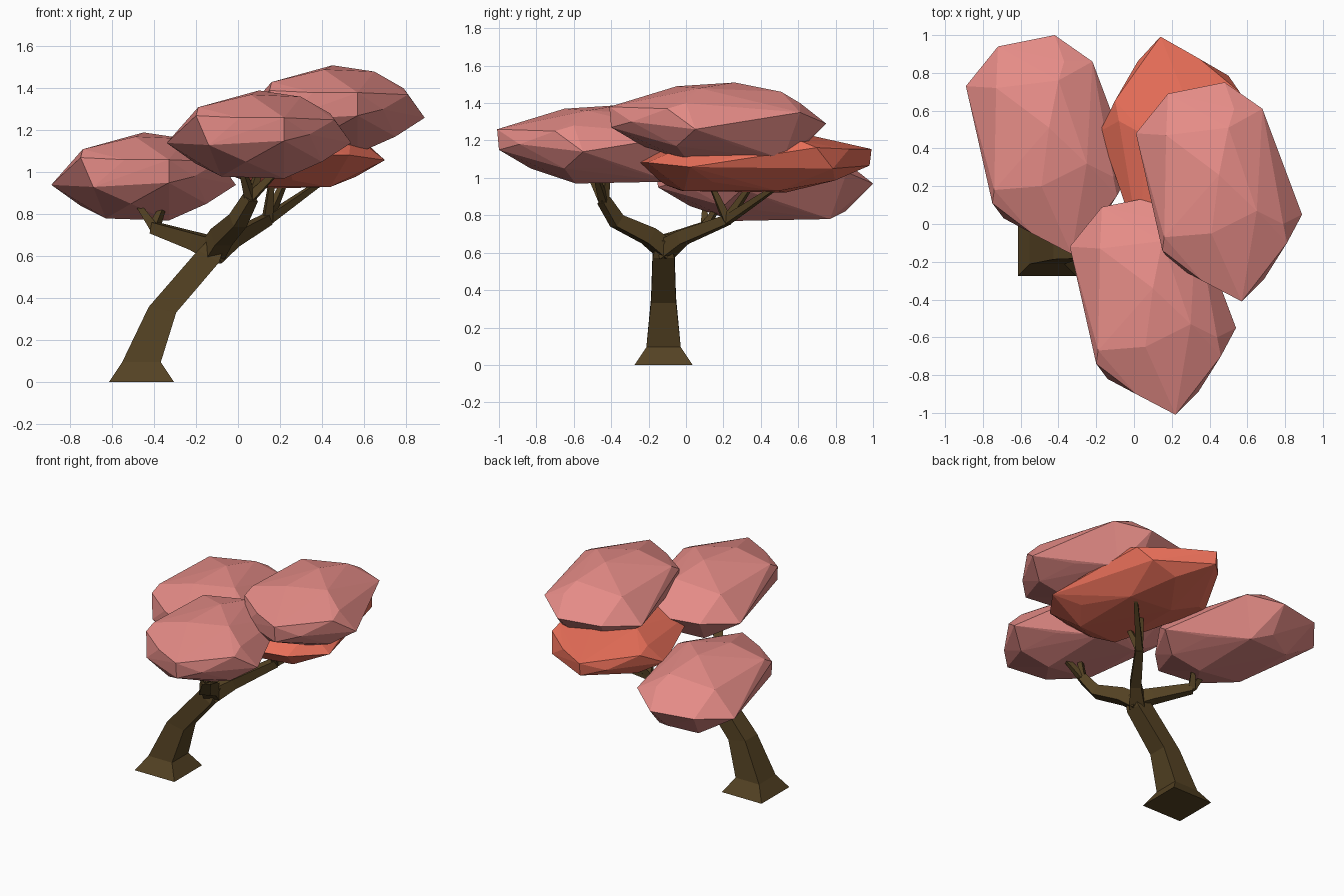
import bpy, bmesh
from mathutils import Vector, Matrix

if "Cube" in bpy.data.objects:
    bpy.data.objects.remove(bpy.data.objects["Cube"])


def material(name, color):
    m = bpy.data.materials.new(name)
    m.diffuse_color = (*color, 1)
    m.use_nodes = True
    m.node_tree.nodes["Principled BSDF"].inputs["Base Color"].default_value = m.diffuse_color
    return m


pink = material("pink_leaves", (0.78, 0.26, 0.24))
orange = material("orange_leaves", (0.82, 0.16, 0.10))
bark = material("bark", (0.09, 0.055, 0.017))


def finish(name, bm, mat):
    bmesh.ops.recalc_face_normals(bm, faces=bm.faces)
    me = bpy.data.meshes.new(name)
    bm.to_mesh(me)
    bm.free()
    me.materials.append(mat)
    ob = bpy.data.objects.new(name, me)
    bpy.context.collection.objects.link(ob)
    return ob


# Leaf cluster: faceted hull around an uneven rim, a crown and an underside
RIM = [(-.44, .31, -.04), (-.27, .52, -.01), (.03, .58, -.01), (.23, .44, .05),
       (.32, .17, .0), (.44, -.12, -.04), (.36, -.27, .07), (.24, -.46, .0),
       (.12, -.58, .08), (.12, -.57, -.03), (-.09, -.47, .08), (-.24, -.39, -.05),
       (-.30, -.31, .09), (-.34, -.05, .0)]
CROWN = [(-.29, -.24, .13), (-.28, .30, .12), (0, .09, .21), (.20, -.10, .18),
         (.34, -.17, .10), (.08, .44, .10), (-.04, -.22, .19), (.05, .34, .16)]
UNDER = [(.12, -.16, -.21), (-.18, -.12, -.20), (-.18, .34, -.20), (.12, .35, -.20),
         (0, .43, -.16), (.27, .10, -.13), (-.30, .20, -.14), (-.06, -.40, -.13),
         (.30, -.22, -.13)]


def leaves(name, loc, mat, turn=0, scale=(1, 1, 1)):
    bm = bmesh.new()
    for p in RIM + CROWN + UNDER:
        bm.verts.new(p)
    bmesh.ops.convex_hull(bm, input=bm.verts)
    bmesh.ops.delete(bm, geom=[v for v in bm.verts if not v.link_faces], context='VERTS')
    bm.transform(Matrix.LocRotScale(Vector(loc), Matrix.Rotation(turn, 3, 'Z').to_quaternion(),
                                    Vector(scale)))
    return finish(name, bm, mat)


leaves("leaves_left", (-.45, .42, .98), pink)
leaves("leaves_front", (.10, -.43, 1.18), pink)
leaves("leaves_right", (.45, .17, 1.30), pink)
leaves("leaves_back", (.26, .36, 1.09), orange, 3.14159, (1, 1.09, .8))


# Square-section branch lofted along a path of (x, y, z, half width)
def branch(name, path, normals=None):
    pts = [Vector(p[:3]) for p in path]
    bm = bmesh.new()
    rings = []
    for i, p in enumerate(pts):
        n = Vector(normals[i]) if normals else pts[min(i + 1, len(pts) - 1)] - pts[max(i - 1, 0)]
        n.normalize()
        v = Vector((0, 0, 1)).cross(n)
        v = v.normalized() if v.length > .05 else Vector((0, 1, 0))
        u = v.cross(n)
        r = path[i][3]
        rings.append([bm.verts.new(p + r * (a * u + b * v))
                      for a, b in ((1, 1), (-1, 1), (-1, -1), (1, -1))])
    for lo, hi in zip(rings, rings[1:]):
        for k in range(4):
            j = (k + 1) % 4
            bm.faces.new((lo[k], lo[j], hi[j], hi[k]))
    bm.faces.new(rings[0])
    bm.faces.new(rings[-1])
    return finish(name, bm, bark)


# Leaning trunk with flared foot
branch("trunk", [(-.46, -.12, 0, .155), (-.46, -.12, .095, .092), (-.36, -.12, .345, .067),
                 (-.14, -.12, .60, .058), (-.09, -.12, .68, .035)],
       [(0, 0, 1), (0, 0, 1), (.2, 0, 1), (.5, 0, .85), (.5, 0, .85)])

# Limbs and the twigs that carry the leaf clusters
limbs = {
    "left": ([(-.12, -.12, .64, .05), (-.20, -.05, .67, .04), (-.40, .10, .735, .027)],
             [(-.48, .10, .85), (-.36, .16, .83)]),
    "front": ([(-.13, -.10, .61, .05), (-.08, -.20, .69, .045), (.0, -.37, .77, .036),
               (.06, -.44, .88, .028)],
              [(.02, -.51, 1.01), (.10, -.42, 1.01), (.19, -.48, 1.01)]),
    "back": ([(-.13, -.12, .61, .05), (-.03, -.02, .68, .036), (.14, .22, .775, .025)],
             [(.16, .14, .95), (.22, .34, .95), (.39, .48, .95)]),
}
for side, (path, tips) in limbs.items():
    branch("limb_" + side, path)
    for i, tip in enumerate(tips):
        branch(f"twig_{side}_{i + 1}", [(*path[-1][:3], .022), (*tip, .012)])
